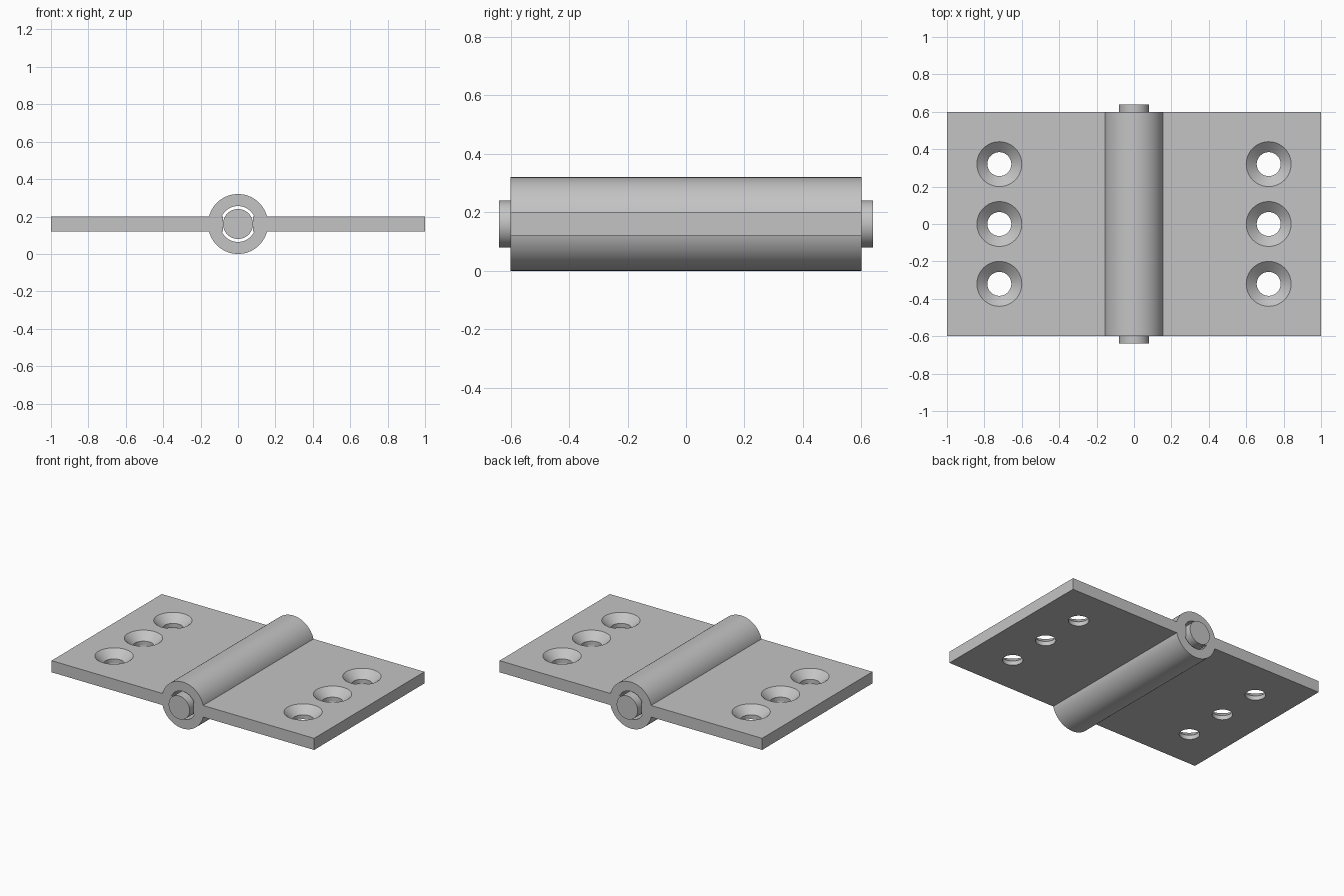
import bpy
import math

if "Cube" in bpy.data.objects:
    bpy.data.objects.remove(bpy.data.objects["Cube"], do_unlink=True)

AXIS_Z = 0.16      # height of the hinge axis
LENGTH = 1.2       # leaf and barrel length
BOTTOM, TOP = 0.12, 0.20
INNER, OUTER = 0.08, 1.0

steel = bpy.data.materials.new("brushed steel grey")
steel.use_nodes = True
GREY = (0.55, 0.55, 0.55, 1)
steel.diffuse_color = GREY
steel.node_tree.nodes["Principled BSDF"].inputs["Base Color"].default_value = GREY


def finish(name):
    ob = bpy.context.object
    ob.name = name
    ob.data.materials.append(steel)
    return ob


def rod(name, radius, length):
    """Cylinder along y on the hinge axis."""
    bpy.ops.mesh.primitive_cylinder_add(vertices=96, radius=radius, depth=length,
                                        location=(0, 0, AXIS_Z),
                                        rotation=(math.pi / 2, 0, 0))
    return finish(name)


def apply(ob, mod):
    bpy.context.view_layer.objects.active = ob
    bpy.ops.object.modifier_apply(modifier=mod.name)


def combine(ob, other, operation):
    """Boolean that uses up the second object."""
    mod = ob.modifiers.new("combine", 'BOOLEAN')
    mod.operation = operation
    mod.solver = 'EXACT'
    mod.object = other
    apply(ob, mod)
    bpy.data.objects.remove(other, do_unlink=True)


def cone(name, r1, r2, low, high, x, y):
    bpy.ops.mesh.primitive_cone_add(vertices=64, radius1=r1, radius2=r2, depth=high - low,
                                    location=(x, y, (low + high) / 2))
    return finish(name)


def smooth(ob):
    bpy.ops.object.select_all(action='DESELECT')
    ob.select_set(True)
    bpy.context.view_layer.objects.active = ob
    bpy.ops.object.shade_smooth_by_angle(angle=math.radians(30))


# Flat leaf
bpy.ops.mesh.primitive_cube_add(size=1, location=((INNER + OUTER) / 2, 0, (BOTTOM + TOP) / 2))
leaf = finish("leaves")
leaf.scale = (OUTER - INNER, LENGTH, TOP - BOTTOM)
bpy.ops.object.transform_apply(location=True, rotation=True, scale=True)

# Three countersunk screw holes
R_TOP, R_HOLE, SINK = 0.12, 0.064, 0.05
slope = (R_TOP - R_HOLE) / SINK
for y in (-0.32, 0, 0.32):
    over = 0.02
    combine(leaf, cone("drill", R_HOLE, R_HOLE, BOTTOM - over, TOP + over, 0.72, y), 'DIFFERENCE')
    combine(leaf, cone("countersink", R_HOLE, R_TOP + slope * over,
                       TOP - SINK, TOP + over, 0.72, y), 'DIFFERENCE')

# Matching leaf on the other side
mirror = leaf.modifiers.new("mirror", 'MIRROR')
mirror.use_axis[0] = True
apply(leaf, mirror)

# Bored barrel joined to both leaves
barrel = rod("hinge_body", 0.16, LENGTH)
bpy.ops.object.transform_apply(location=True, rotation=True, scale=True)
combine(barrel, rod("bore", 0.096, LENGTH + 0.2), 'DIFFERENCE')
combine(barrel, leaf, 'UNION')
smooth(barrel)

# Hinge pin sticking out at both ends
smooth(rod("hinge_pin", 0.08, LENGTH + 0.08))
